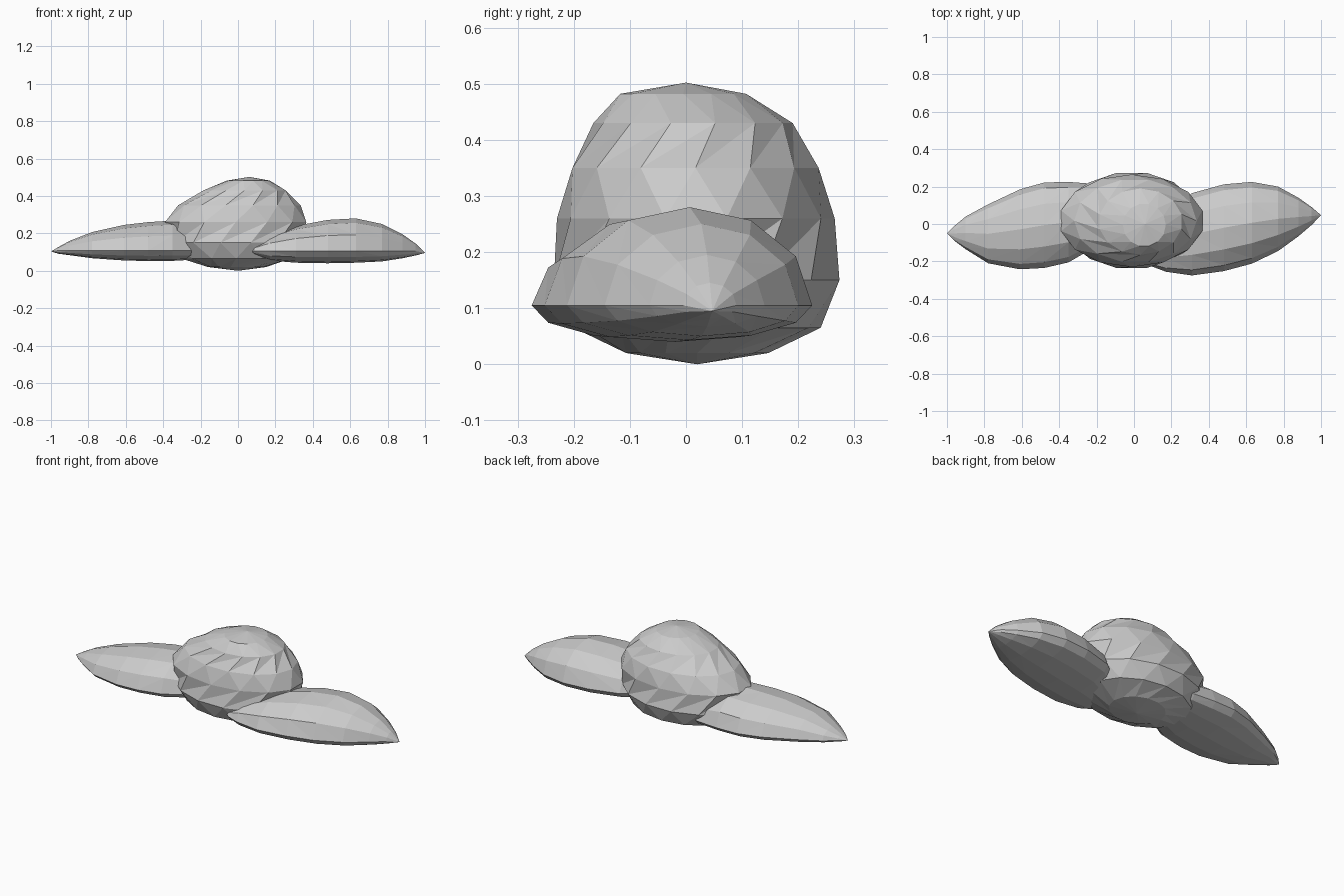
import bpy, bmesh, math


def loft(name, rings, start, end):
    """Skin a list of closed rings and close both ends to a point."""
    bm = bmesh.new()
    loops = [[bm.verts.new(p) for p in ring] for ring in rings]
    n = len(loops[0])
    for a, b in zip(loops, loops[1:]):
        for i in range(n):
            j = (i + 1) % n
            bm.faces.new((a[i], a[j], b[j]))
            bm.faces.new((a[i], b[j], b[i]))
    for loop, tip in ((loops[0], start), (loops[-1], end)):
        t = bm.verts.new(tip)
        for i in range(n):
            bm.faces.new((loop[i], loop[(i + 1) % n], t))
    bmesh.ops.recalc_face_normals(bm, faces=bm.faces)
    mesh = bpy.data.meshes.new(name)
    bm.to_mesh(mesh)
    bm.free()
    obj = bpy.data.objects.new(name, mesh)
    bpy.context.collection.objects.link(obj)
    return obj


def body_ring(k, z, x0, x1, y0, y1, n=14):
    ring = []
    for i in range(n):
        a = 2 * math.pi * (i + 0.5 * k) / n
        ring.append(((x0 + x1) / 2 + (x1 - x0) / 2 * math.cos(a),
                     (y0 + y1) / 2 + (y1 - y0) / 2 * math.sin(a), z))
    return ring


def leaf_ring(x, y0, y1, top, bottom, edge, n=12):
    ring = []
    for i in range(n):
        a = 2 * math.pi * i / n
        c, s = math.cos(a), math.sin(a)
        h = top - edge if s > 0 else edge - bottom
        ring.append((x, (y0 + y1) / 2 + (y1 - y0) / 2 * c, edge + h * s))
    return ring


# Rounded centre berry: z, x range, y range
body = [
    (0.02, -0.16, 0.15, -0.11, 0.15),
    (0.065, -0.31, 0.29, -0.20, 0.24),
    (0.15, -0.375, 0.35, -0.242, 0.28),
    (0.26, -0.40, 0.375, -0.23, 0.265),
    (0.35, -0.32, 0.335, -0.208, 0.242),
    (0.43, -0.19, 0.26, -0.165, 0.19),
    (0.482, -0.06, 0.17, -0.12, 0.11),
]
loft("berry", [body_ring(k % 2, *r) for k, r in enumerate(body)],
     (0, 0.02, 0), (0.06, 0, 0.502))

# Leaves: x, y range, top z, bottom z
right = [
    (0.09, -0.225, -0.08, 0.14, 0.085),
    (0.17, -0.255, 0.05, 0.19, 0.055),
    (0.31, -0.275, 0.165, 0.24, 0.043),
    (0.48, -0.252, 0.212, 0.272, 0.04),
    (0.63, -0.212, 0.225, 0.28, 0.043),
    (0.77, -0.145, 0.20, 0.25, 0.05),
    (0.88, -0.065, 0.14, 0.195, 0.067),
    (0.95, -0.005, 0.09, 0.145, 0.082),
]
left = [
    (-0.13, -0.02, 0.19, 0.17, 0.075),
    (-0.22, -0.13, 0.215, 0.235, 0.06),
    (-0.35, -0.205, 0.225, 0.268, 0.053),
    (-0.48, -0.235, 0.222, 0.26, 0.052),
    (-0.61, -0.242, 0.185, 0.245, 0.055),
    (-0.78, -0.21, 0.105, 0.207, 0.067),
    (-0.90, -0.135, 0.04, 0.16, 0.083),
    (-0.96, -0.09, -0.01, 0.127, 0.091),
]
loft("right_leaf", [leaf_ring(*r, 0.105) for r in right],
     (0.045, -0.17, 0.107), (1.0, 0.047, 0.095))
loft("left_leaf", [leaf_ring(*r, 0.108) for r in left],
     (-0.05, 0.11, 0.11), (-1.0, -0.05, 0.103))
